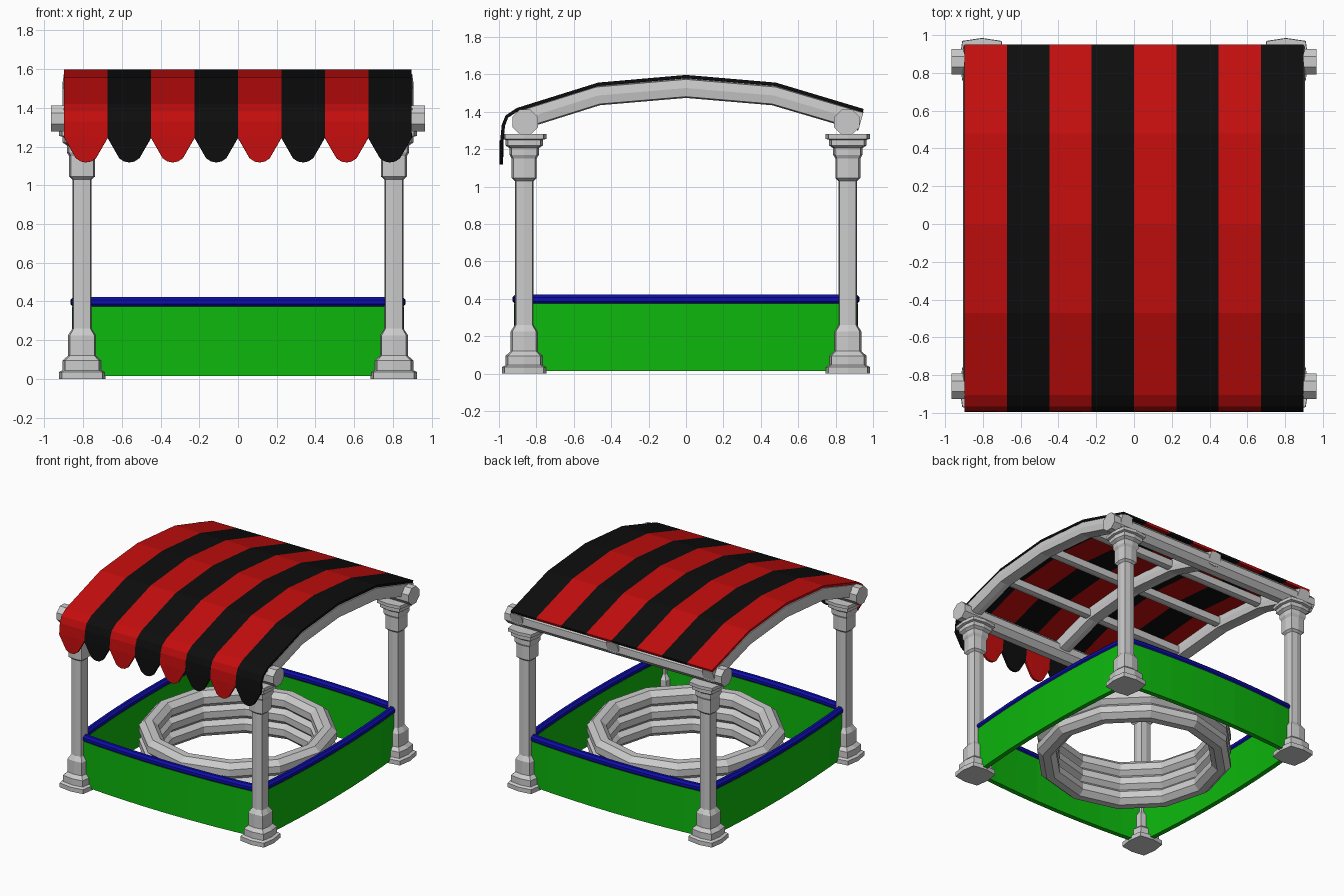
import bpy, bmesh
from math import cos, sin, pi
from mathutils import Vector

if "Cube" in bpy.data.objects:
    bpy.data.objects.remove(bpy.data.objects["Cube"])


def material(name, rgb):
    m = bpy.data.materials.new(name)
    m.diffuse_color = (*rgb, 1)
    m.use_nodes = True
    m.node_tree.nodes["Principled BSDF"].inputs["Base Color"].default_value = m.diffuse_color
    return m


RED = material("red", (0.55, 0.004, 0.004))
BLACK = material("black", (0.004, 0.004, 0.004))
GREEN = material("green", (0.004, 0.48, 0.004))
BLUE = material("blue", (0.004, 0.004, 0.42))


def finish(name, bm, mat=None, recalc=True):
    if recalc:
        bmesh.ops.recalc_face_normals(bm, faces=bm.faces)
    me = bpy.data.meshes.new(name)
    bm.to_mesh(me)
    bm.free()
    if mat:
        me.materials.append(mat)
    ob = bpy.data.objects.new(name, me)
    bpy.context.collection.objects.link(ob)
    return ob


def skin(bm, rings, closed=False):
    """Join rings of points with quads; cap the ends unless closed."""
    vs = [[bm.verts.new(p) for p in r] for r in rings]
    n = len(vs[0])
    for a, b in zip(vs, vs[1:] + vs[:1] if closed else vs[1:]):
        for k in range(n):
            bm.faces.new((a[k], a[(k + 1) % n], b[(k + 1) % n], b[k]))
    if not closed:
        bm.faces.new(vs[0])
        bm.faces.new(vs[-1])


def sweep(name, path, section, axis, mat=None):
    """Sweep a section (u along axis, v across the path) along a path."""
    bm = bmesh.new()
    path = [Vector(p) for p in path]
    axis = Vector(axis)
    rings = []
    for i, p in enumerate(path):
        t = (path[min(i + 1, len(path) - 1)] - path[max(i - 1, 0)]).normalized()
        n = t.cross(axis)
        rings.append([p + axis * u + n * v for u, v in section])
    skin(bm, rings)
    return finish(name, bm, mat)


# soft square with eight sides, and regular polygon section
SOFT = [(1, 0), (.87, .87), (0, 1), (-.87, .87), (-1, 0), (-.87, -.87), (0, -1), (.87, -.87)]


def soft(r):
    return [(u * r, v * r) for u, v in SOFT]


def ngon(r, n=8):
    return [(r * cos(2 * pi * (k + .5) / n), r * sin(2 * pi * (k + .5) / n)) for k in range(n)]


CX, CY = .805, .865

# columns: (z, half width)
PROFILE = [(0, .12), (.035, .12), (.045, .1), (.095, .1), (.12, .073), (.225, .073),
           (.26, .05), (1.03, .05), (1.045, .067), (1.15, .067), (1.17, .078),
           (1.205, .078), (1.22, .1), (1.25, .1), (1.255, .118), (1.28, .118)]
for sx in (-1, 1):
    for sy in (-1, 1):
        bm = bmesh.new()
        skin(bm, [[(sx * CX + u, sy * CY + v, z) for u, v in soft(r)] for z, r in PROFILE])
        finish("column_%s_%s" % ("front" if sy < 0 else "back", "left" if sx < 0 else "right"), bm)

# main beams across the column tops
for s, n in ((-1, "front"), (1, "back")):
    sweep(n + "_beam", [(-.965, s * .86, 1.345), (.965, s * .86, 1.345)], ngon(.073), (0, 0, 1))

# arched rafters
ARCH = [(-.9, 1.352), (-.47, 1.487), (0, 1.527), (.47, 1.487), (.935, 1.35)]
for x, n in ((-.853, "left"), (0, "middle"), (.853, "right")):
    sweep(n + "_rafter", [(x, y, z) for y, z in ARCH], soft(.053), (1, 0, 0))

# thin cross bars
for y, z in ARCH[1:4]:
    sweep("cross_bar", [(-.85, y, z), (.85, y, z)], soft(.033), (0, 0, 1))

# striped canopy with scalloped front edge
CANOPY = [(.95, 1.415), (.48, 1.556), (0, 1.597), (-.47, 1.556), (-.905, 1.42),
          (-.965, 1.38), (-.985, 1.33), (-.993, 1.25)]
SCALLOP = [(0, 1.246), (.06, 1.14), (.085, 1.123), (.112, 1.118), (.139, 1.123), (.164, 1.14), (.2242, 1.246)]
for first, mat, name in ((0, RED, "red_canopy_stripes"), (1, BLACK, "black_canopy_stripes")):
    bm = bmesh.new()
    for k in range(first, 8, 2):
        x0 = -.897 + .2242 * k
        rows = [[bm.verts.new((x0 + dx, y, z)) for dx, _ in SCALLOP] for y, z in CANOPY]
        rows.append([bm.verts.new((x0 + dx, -.996, z)) for dx, z in SCALLOP])
        for a, b in zip(rows, rows[1:]):
            for j in range(len(SCALLOP) - 1):
                bm.faces.new((a[j], b[j], b[j + 1], a[j + 1]))
    ob = finish(name, bm, mat, recalc=False)
    mod = ob.modifiers.new("thickness", "SOLIDIFY")
    mod.thickness = .018
    mod.offset = -1

# bowed walls with a rounded rail on top
WALL = [(-.18, -.019), (.18, -.019), (.18, .019), (-.18, .019)]


def bowed(a, b, out, z):
    a, b, out = Vector(a), Vector(b), Vector(out)
    pts = []
    for i in range(9):
        t = i / 8
        p = a.lerp(b, t) + out * .042 * (1 - (2 * t - 1) ** 2)
        pts.append((p.x, p.y, z))
    return pts


WX, WY = .796, .858
SIDES = [("front", (-WX, -WY), (WX, -WY), (0, -1)), ("back", (-WX, WY), (WX, WY), (0, 1)),
         ("left", (-WX, -WY), (-WX, WY), (-1, 0)), ("right", (WX, -WY), (WX, WY), (1, 0))]
for n, a, b, out in SIDES:
    sweep(n + "_wall", bowed(a, b, out, .195), WALL, (0, 0, 1), GREEN)
    sweep(n + "_rail", bowed(a, b, out, .397), ngon(.029), (0, 0, 1), BLUE)

# ring of three stacked hoops
for i in range(3):
    bm = bmesh.new()
    rings = []
    for k in range(12):
        t = 2 * pi * k / 12
        rings.append([((.655 + u * 1.1) * cos(t), (.655 + u * 1.1) * sin(t), .085 + .118 * i + v)
                      for u, v in ngon(.07)])
    skin(bm, rings, closed=True)
    finish("ring_hoop", bm)
